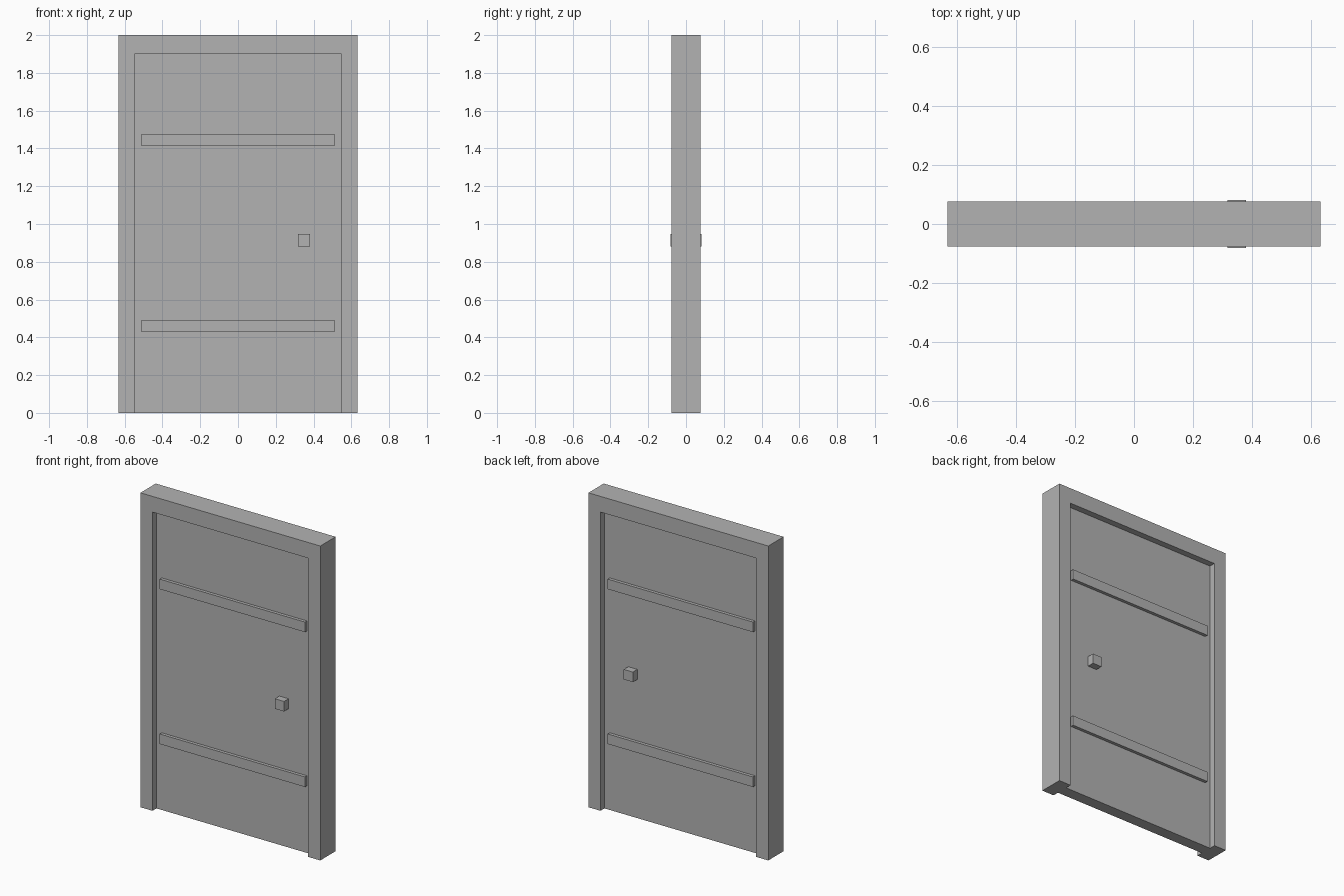
import bpy
import bmesh
from mathutils import Vector

cube = bpy.data.objects.get("Cube")
if cube:
    bpy.data.objects.remove(cube, do_unlink=True)

grey = bpy.data.materials.new("plain_grey")
grey.use_nodes = True
colour = (0.45, 0.45, 0.45, 1)
grey.diffuse_color = colour
grey.node_tree.nodes["Principled BSDF"].inputs["Base Color"].default_value = colour


def extrude_profile(name, outline, y0, y1):
    """Extrude an (x, z) outline from y0 to y1."""
    bm = bmesh.new()
    face = bm.faces.new([bm.verts.new((x, y0, z)) for x, z in outline])
    new = bmesh.ops.extrude_face_region(bm, geom=[face])["geom"]
    moved = [v for v in new if isinstance(v, bmesh.types.BMVert)]
    bmesh.ops.translate(bm, verts=moved, vec=Vector((0, y1 - y0, 0)))
    bmesh.ops.recalc_face_normals(bm, faces=bm.faces)
    mesh = bpy.data.meshes.new(name)
    bm.to_mesh(mesh)
    bm.free()
    mesh.materials.append(grey)
    obj = bpy.data.objects.new(name, mesh)
    bpy.context.collection.objects.link(obj)
    return obj


def box(name, x0, x1, y0, y1, z0, z1):
    return extrude_profile(name, [(x0, z0), (x1, z0), (x1, z1), (x0, z1)], y0, y1)


WIDTH, HEIGHT, DEPTH = 0.633, 2.0, 0.077      # half width, height, half depth
INNER, LINTEL, PANEL = 0.548, 1.9, 0.037      # opening and half door thickness

# Frame: two jambs and a lintel in one piece
half = [(WIDTH, HEIGHT), (WIDTH, 0), (INNER, 0), (INNER, LINTEL)]
extrude_profile("door_frame", half + [(-x, z) for x, z in reversed(half)], -DEPTH, DEPTH)

# Recessed door panel
box("door_panel", -INNER, INNER, -PANEL, PANEL, 0, LINTEL)

# Cross bars and knobs on both faces
for side, sign in (("front", -1), ("back", 1)):
    for level, z in (("lower", 0.459), ("upper", 1.444)):
        box(f"{side}_{level}_bar", -0.511, 0.511, sign * PANEL, sign * 0.057,
            z - 0.032, z + 0.032)
    box(f"{side}_knob", 0.317, 0.381, sign * PANEL, sign * 0.082, 0.882, 0.946)
